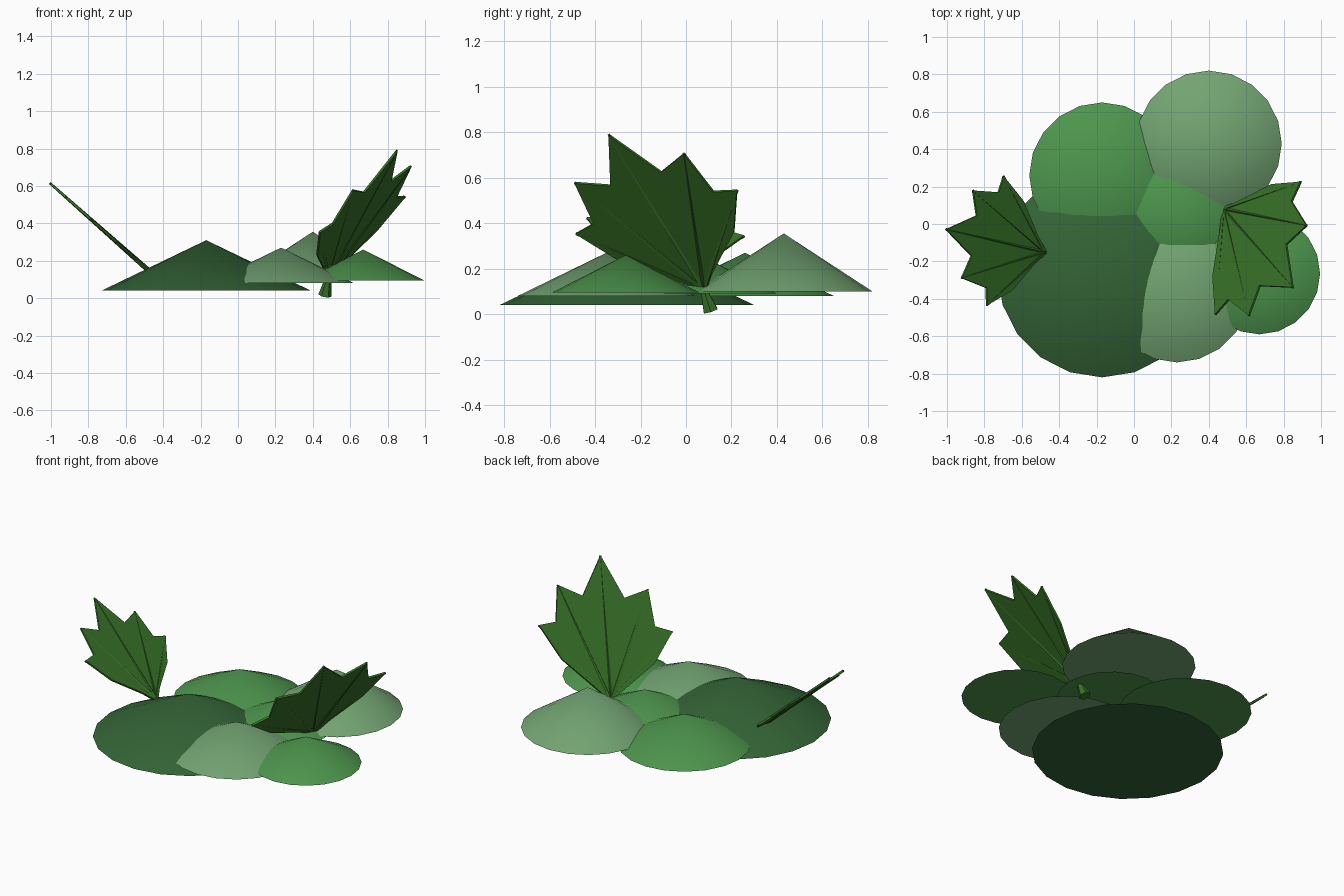
import bpy, bmesh, math
from mathutils import Vector, Matrix

if "Cube" in bpy.data.objects:
    bpy.data.objects.remove(bpy.data.objects["Cube"])


def material(name, rgb):
    m = bpy.data.materials.new(name)
    m.diffuse_color = (*rgb, 1)
    m.use_nodes = True
    m.node_tree.nodes["Principled BSDF"].inputs["Base Color"].default_value = m.diffuse_color
    return m


DARK = material("dark_green", (0.034, 0.127, 0.036))
MID = material("mid_green", (0.075, 0.305, 0.075))
PALE = material("pale_green", (0.17, 0.37, 0.17))
LEAF = material("leaf_green", (0.038, 0.17, 0.02))


# Low foliage mounds: shallow 20-sided cones with smooth slopes
def mound(name, x, y, base, top, radius, mat):
    bpy.ops.mesh.primitive_cone_add(vertices=20, radius1=radius, radius2=0,
                                    depth=top - base, location=(x, y, (base + top) / 2))
    ob = bpy.context.object
    ob.name = name
    ob.data.materials.append(mat)
    for p in ob.data.polygons:
        p.use_smooth = len(p.vertices) == 3
    bpy.ops.object.shade_smooth_by_angle(angle=math.radians(40))


mound("mound_large", -0.17, -0.26, 0.04, 0.31, 0.56, DARK)
mound("mound_back_left", -0.17, 0.26, 0.08, 0.27, 0.39, MID)
mound("mound_back_right", 0.40, 0.43, 0.10, 0.355, 0.39, PALE)
mound("mound_front", 0.23, -0.35, 0.08, 0.27, 0.39, PALE)
mound("mound_right", 0.67, -0.265, 0.095, 0.26, 0.325, MID)
mound("mound_centre", 0.24, 0.08, 0.09, 0.25, 0.32, MID)

# Half outline of a five-pointed leaf: (sideways, along)
HALF = [(0.30, 0.24), (0.432, 0.44), (0.32, 0.466), (0.293, 0.69), (0.135, 0.63)]
TIPS = [(0, 0.88), (0.293, 0.69), (-0.293, 0.69), (0.432, 0.44), (-0.432, 0.44)]


def rod(bm, a, b, r1, r2, sides):
    d = b - a
    rot = d.to_track_quat('Z', 'Y').to_matrix().to_4x4()
    bmesh.ops.create_cone(bm, cap_ends=True, segments=sides, radius1=r1, radius2=r2,
                          depth=d.length, matrix=Matrix.Translation((a + b) / 2) @ rot)


def leaf(name, base, along, side, scale, stem_end):
    base, w = Vector(base), Vector(along).normalized()
    u = Vector(side)
    u = (u - w * u.dot(w)).normalized()
    n = u.cross(w)

    def P(p, h=0):
        return base + scale * (u * p[0] + w * p[1]) + n * h

    bm = bmesh.new()
    # Blade, closed with a small thickness
    outline = [(0, 0)] + HALF + [(0, 0.88)] + [(-x, y) for x, y in reversed(HALF)]
    rings = [[bm.verts.new(P(p, h)) for p in outline] for h in (0.006, -0.006)]
    bm.faces.new(rings[0])
    bm.faces.new(rings[1][::-1])
    k = len(outline)
    for i in range(k):
        j = (i + 1) % k
        bm.faces.new((rings[0][j], rings[0][i], rings[1][i], rings[1][j]))
    # Veins to every point, and the short stem
    for t in TIPS:
        rod(bm, P((0, 0)), P(t), 0.014, 0.007, 4)
    rod(bm, Vector(stem_end), P((0, 0.01)), 0.036, 0.014, 6)
    bmesh.ops.recalc_face_normals(bm, faces=bm.faces)
    me = bpy.data.meshes.new(name)
    bm.to_mesh(me)
    bm.free()
    me.materials.append(LEAF)
    bpy.context.collection.objects.link(bpy.data.objects.new(name, me))


leaf("leaf_right", (0.48, 0.08, 0.11), (0.37, -0.42, 0.68), (0.31, 0.48, 0.13), 1.0,
     (0.465, 0.108, 0.015))
leaf("leaf_left", (-0.48, -0.15, 0.15), (-0.52, 0.12, 0.46), (0.10, 0.48, -0.09), 0.81,
     (-0.43, -0.17, 0.09))
